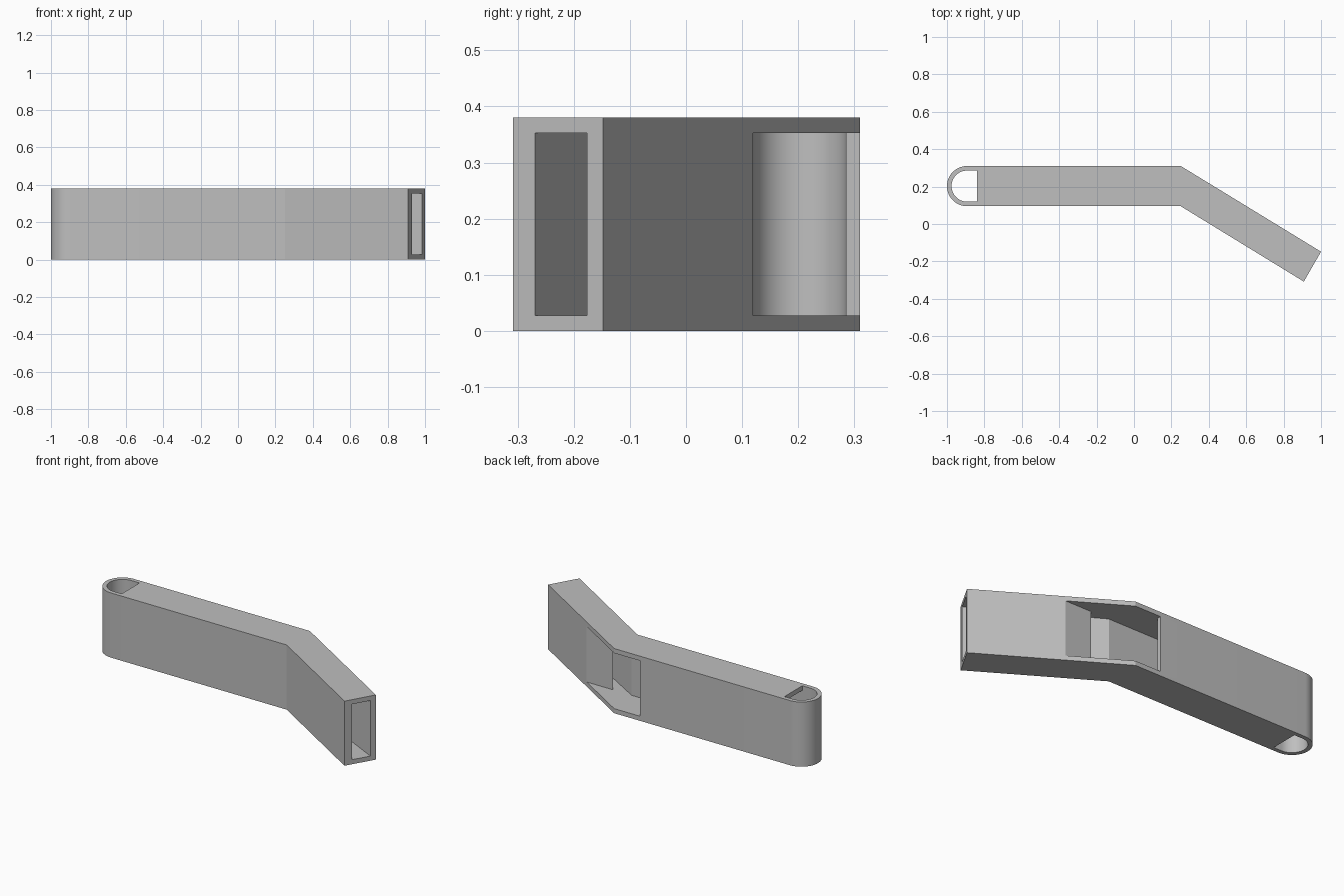
import bpy
import bmesh
import math

old = bpy.data.objects.get("Cube")
if old:
    bpy.data.objects.remove(old, do_unlink=True)

# Overall sizes
HEIGHT = 0.38
WALL = 0.027
MID_Y = 0.2025
OUTER_R = 0.1075
INNER_R = 0.083
CAP_X = -1 + OUTER_R

# Single grey material
grey = bpy.data.materials.new("plain grey")
grey.use_nodes = True
colour = (0.52, 0.52, 0.52, 1)
grey.diffuse_color = colour
grey.node_tree.nodes["Principled BSDF"].inputs["Base Color"].default_value = colour


def half_round(radius, steps=32):
    """Half circle on the left end, from the back round to the front."""
    angles = [math.pi / 2 + math.pi * i / steps for i in range(steps + 1)]
    return [(CAP_X + radius * math.cos(a), MID_Y + radius * math.sin(a)) for a in angles]


def prism(name, outline, low, high):
    """Extrude a plan outline between two heights."""
    bm = bmesh.new()
    face = bm.faces.new([bm.verts.new((x, y, low)) for x, y in outline])
    grown = bmesh.ops.extrude_face_region(bm, geom=[face])
    for v in grown["geom"]:
        if isinstance(v, bmesh.types.BMVert):
            v.co.z = high
    bmesh.ops.recalc_face_normals(bm, faces=bm.faces)
    mesh = bpy.data.meshes.new(name)
    bm.to_mesh(mesh)
    bm.free()
    mesh.materials.append(grey)
    obj = bpy.data.objects.new(name, mesh)
    bpy.context.collection.objects.link(obj)
    return obj


def cut(target, cutter):
    """Subtract a cutter and discard it."""
    cutter.hide_render = True
    bpy.context.view_layer.objects.active = target
    mod = target.modifiers.new("cut", "BOOLEAN")
    mod.operation = "DIFFERENCE"
    mod.solver = "EXACT"
    mod.object = cutter
    bpy.ops.object.modifier_apply(modifier=mod.name)
    bpy.data.objects.remove(cutter, do_unlink=True)


# Bent arm with a rounded left end
front, back = MID_Y - OUTER_R, MID_Y + OUTER_R
arm = prism("bent_arm", half_round(OUTER_R) + [
    (0.25, front), (0.908, -0.308), (1.0, -0.148), (0.25, back)], 0, HEIGHT)

# Inner duct, side window at the bend and slanted outlet to the right end
duct_front, duct_back = MID_Y - INNER_R, MID_Y + INNER_R
cut(arm, prism("duct_cutter", [
    (-0.87, duct_front), (0.27, duct_front), (0.999, -0.309), (1.042, -0.205),
    (0.39, duct_front), (0.7, duct_front), (0.7, 0.4), (0.082, 0.4),
    (0.082, duct_back), (-0.87, duct_back)], WALL, HEIGHT - WALL))

# D-shaped hole through the rounded end
cut(arm, prism("hole_cutter", half_round(INNER_R) + [
    (-0.84, duct_front), (-0.84, duct_back)], -0.1, HEIGHT + 0.1))

# Smooth the round walls, keep the corners crisp
bpy.ops.object.select_all(action="DESELECT")
arm.select_set(True)
bpy.context.view_layer.objects.active = arm
bpy.ops.object.shade_smooth_by_angle(angle=math.radians(25))
